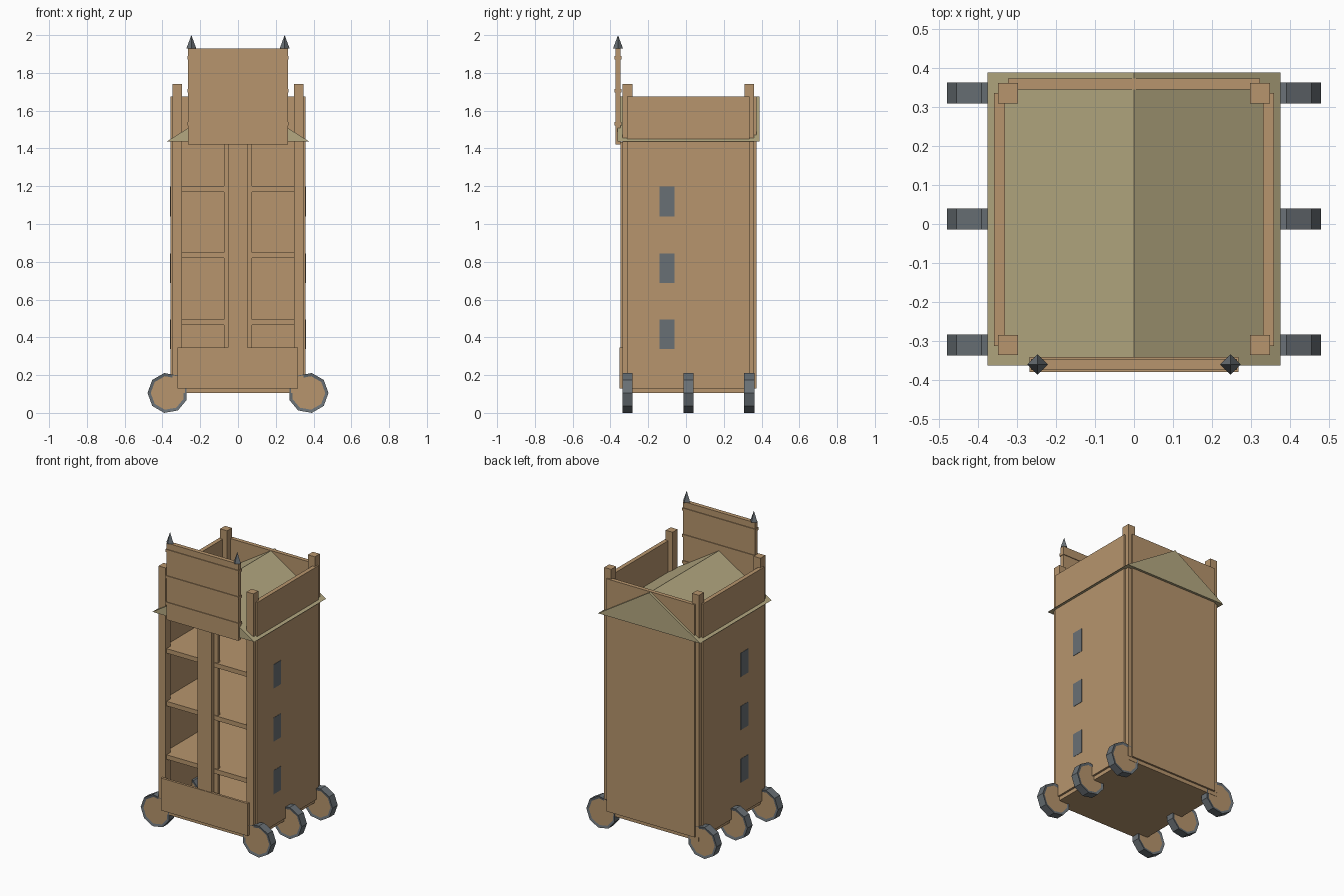
import bpy, bmesh, math

if "Cube" in bpy.data.objects:
    bpy.data.objects.remove(bpy.data.objects["Cube"])


def srgb(r, g, b):
    lin = [((c / 255 + 0.055) / 1.055) ** 2.4 for c in (r, g, b)]
    return (*lin, 1.0)


def material(name, rgb):
    m = bpy.data.materials.new(name)
    m.diffuse_color = srgb(*rgb)
    m.use_nodes = True
    m.node_tree.nodes["Principled BSDF"].inputs["Base Color"].default_value = m.diffuse_color
    return m


WOOD = material("wood", (183, 149, 109))
METAL = material("grey metal", (105, 112, 117))
ROOF = material("olive hide", (181, 169, 129))


def finish(name, bm, *mats):
    bmesh.ops.recalc_face_normals(bm, faces=bm.faces)
    me = bpy.data.meshes.new(name)
    bm.to_mesh(me)
    bm.free()
    for m in mats:
        me.materials.append(m)
    ob = bpy.data.objects.new(name, me)
    bpy.context.collection.objects.link(ob)
    return ob


def box(name, x, y, z, mat=WOOD):
    """Box from (min, max) pairs."""
    bm = bmesh.new()
    bmesh.ops.create_cube(bm, size=1)
    for v in bm.verts:
        v.co = [sum(r) / 2 + c * (r[1] - r[0]) for r, c in zip((x, y, z), v.co)]
    return finish(name, bm, mat)


def mirrored_box(name, x, y, z, mat=WOOD):
    box(name + "_right", x, y, z, mat)
    box(name + "_left", (-x[1], -x[0]), y, z, mat)


# Floor and walls
box("floor", (-0.345, 0.345), (-0.335, 0.36), (0.105, 0.132))
mirrored_box("side_wall", (0.33, 0.358), (-0.312, 0.335), (0.13, 1.675))
box("back_wall", (-0.323, 0.323), (0.345, 0.372), (0.13, 1.675))

# Corner posts
for label, y in (("front", -0.31), ("back", 0.335)):
    mirrored_box(label + "_post", (0.297, 0.348), (y - 0.026, y + 0.026), (0.13, 1.74))

# Shelves
for i, z in enumerate((0.465, 0.82, 1.17)):
    box(f"shelf_{i + 1}", (-0.335, 0.335), (-0.325, 0.35), (z, z + 0.03))

# Front boards
box("front_column", (-0.053, 0.05), (-0.348, -0.325), (0.3, 1.435))
box("column_backing", (-0.075, 0.075), (-0.318, -0.295), (0.13, 1.44))
box("front_lower_board", (-0.32, 0.318), (-0.352, -0.336), (0.13, 0.345))

# Window plates on both sides
for i, z in enumerate((0.337, 0.687, 1.04)):
    mirrored_box(f"window_{i + 1}", (0.355, 0.36), (-0.14, -0.062), (z, z + 0.158), METAL)

# Gabled roof prism with closed ends
bm = bmesh.new()
ends = [[bm.verts.new((x, y, z)) for x, z in ((-0.375, 1.438), (0.375, 1.438), (0, 1.674))]
        for y in (-0.363, 0.388)]
for e in ends:
    bm.faces.new(e)
for i in range(3):
    j = (i + 1) % 3
    bm.faces.new((ends[0][i], ends[0][j], ends[1][j], ends[1][i]))
finish("roof", bm, ROOF)

# Raised drawbridge with battens
box("drawbridge", (-0.264, 0.264), (-0.374, -0.346), (1.42, 1.93))
for i, z in enumerate((1.53, 1.705, 1.88)):
    box(f"drawbridge_batten_{i + 1}", (-0.268, 0.268), (-0.379, -0.341), (z - 0.009, z + 0.009))

# Four-sided spikes on the drawbridge
for label, x in (("left", -0.247), ("right", 0.247)):
    bm = bmesh.new()
    base = [bm.verts.new((x + dx * 0.026, -0.36 + dy * 0.026, 1.93))
            for dx, dy in ((1, 0), (0, 1), (-1, 0), (0, -1))]
    tip = bm.verts.new((x, -0.36, 2.0))
    bm.faces.new(base)
    for i in range(4):
        bm.faces.new((base[i], base[(i + 1) % 4], tip))
    finish("spike_" + label, bm, METAL)


# Nine-sided wheels: metal rim with recessed wooden discs
def wheel(name, side, y):
    n, half = 9, 0.027
    bm = bmesh.new()
    loops = []
    for r, dy in ((0.107, -half), (0.107, half)):
        loops.append([bm.verts.new((side * (0.372 + r * math.cos(math.tau * i / n)), y + dy,
                                    0.1055 + r * math.sin(math.tau * i / n))) for i in range(n)])
    for i in range(n):
        j = (i + 1) % n
        bm.faces.new((loops[0][i], loops[0][j], loops[1][j], loops[1][i]))
    caps = [bm.faces.new(l) for l in loops]
    bmesh.ops.recalc_face_normals(bm, faces=bm.faces)
    bmesh.ops.inset_individual(bm, faces=caps, thickness=0.017, depth=-0.004)
    for f in caps:
        f.material_index = 1
    finish(name, bm, METAL, WOOD)


for label, y in (("front", -0.31), ("middle", 0.0125), ("back", 0.335)):
    wheel(label + "_wheel_right", 1, y)
    wheel(label + "_wheel_left", -1, y)
